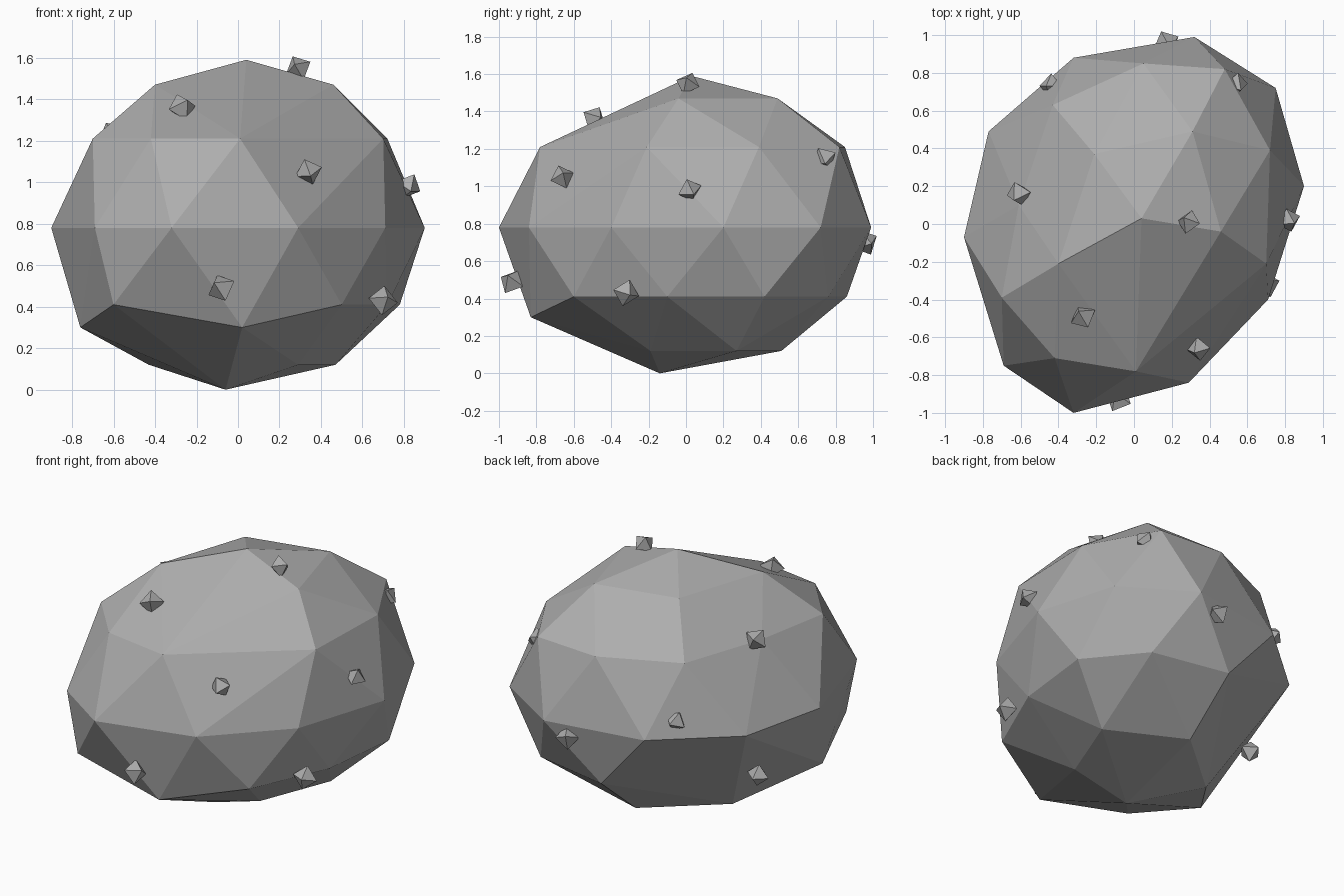
import bpy
import bmesh
import random
from mathutils import Vector, Euler

random.seed(4)
cube = bpy.data.objects.get("Cube")
if cube:
    bpy.data.objects.remove(cube, do_unlink=True)


def make_material(name, grey):
    mat = bpy.data.materials.new(name)
    mat.use_nodes = True
    colour = (grey, grey, grey, 1.0)
    mat.diffuse_color = colour
    mat.node_tree.nodes["Principled BSDF"].inputs["Base Color"].default_value = colour
    return mat


def hull_object(name, points, mat):
    """Wrap the points in a faceted convex skin."""
    bm = bmesh.new()
    for point in points:
        bm.verts.new(point)
    result = bmesh.ops.convex_hull(bm, input=bm.verts)
    spare = {v for v in result["geom_interior"] if isinstance(v, bmesh.types.BMVert)}
    bmesh.ops.delete(bm, geom=list(spare), context="VERTS")
    bmesh.ops.recalc_face_normals(bm, faces=bm.faces)
    mesh = bpy.data.meshes.new(name)
    bm.to_mesh(mesh)
    bm.free()
    mesh.materials.append(mat)
    obj = bpy.data.objects.new(name, mesh)
    bpy.context.collection.objects.link(obj)
    return obj


stone = make_material("stone grey", 0.42)

# Boulder: rings of corners, from the peak down to the foot
rings = [
    (1.59, [(.04, .03)]),
    (1.47, [(-.4, -.21), (.46, -.04), (.31, .49), (-.21, .37)]),
    (1.21, [(.01, -.78), (.7, -.21), (.72, .39), (.48, .82), (.05, .85),
            (-.43, .63), (-.61, .1), (-.7, -.39), (-.42, -.71)]),
    (.78, [(.29, -.84), (.71, -.4), (.9, .2), (.75, .72), (.32, .99),
           (-.32, .88), (-.77, .49), (-.9, -.07), (-.69, -.75), (-.32, -1)]),
    (.41, [(.5, -.6), (.72, -.1), (.78, .42), (.5, .76), (0, .86), (-.6, -.77)]),
    (.3, [(.02, -.83), (-.76, -.3)]),
    (.12, [(.29, -.19), (.47, .27), (0, .51), (-.43, .14)]),
    (0, [(-.06, -.14)]),
]
hull_object("boulder", [(x, y, z) for z, ring in rings for x, y in ring], stone)

# Pebbles: small eight-sided chips stuck in the surface
spots = [
    (.29, .01, 1.55), (-.27, -.49, 1.36), (.34, -.66, 1.05), (-.08, -.93, .49),
    (.82, .02, .98), (.7, -.32, .43), (-.61, .16, 1.23), (-.44, .73, .88),
    (.54, .74, 1.15), (.17, .96, .7), (-.68, .24, .41),
]
axes = [Vector(axis) for axis in ((1, 0, 0), (0, 1, 0), (0, 0, 1))]
for number, spot in enumerate(spots, 1):
    turn = Euler([random.uniform(-.6, .6) for _ in axes]).to_matrix()
    size = random.uniform(.065, .075)
    tips = [Vector(spot) + turn @ axis * size * side for axis in axes for side in (-1, 1)]
    hull_object(f"pebble_{number}", tips, stone)
